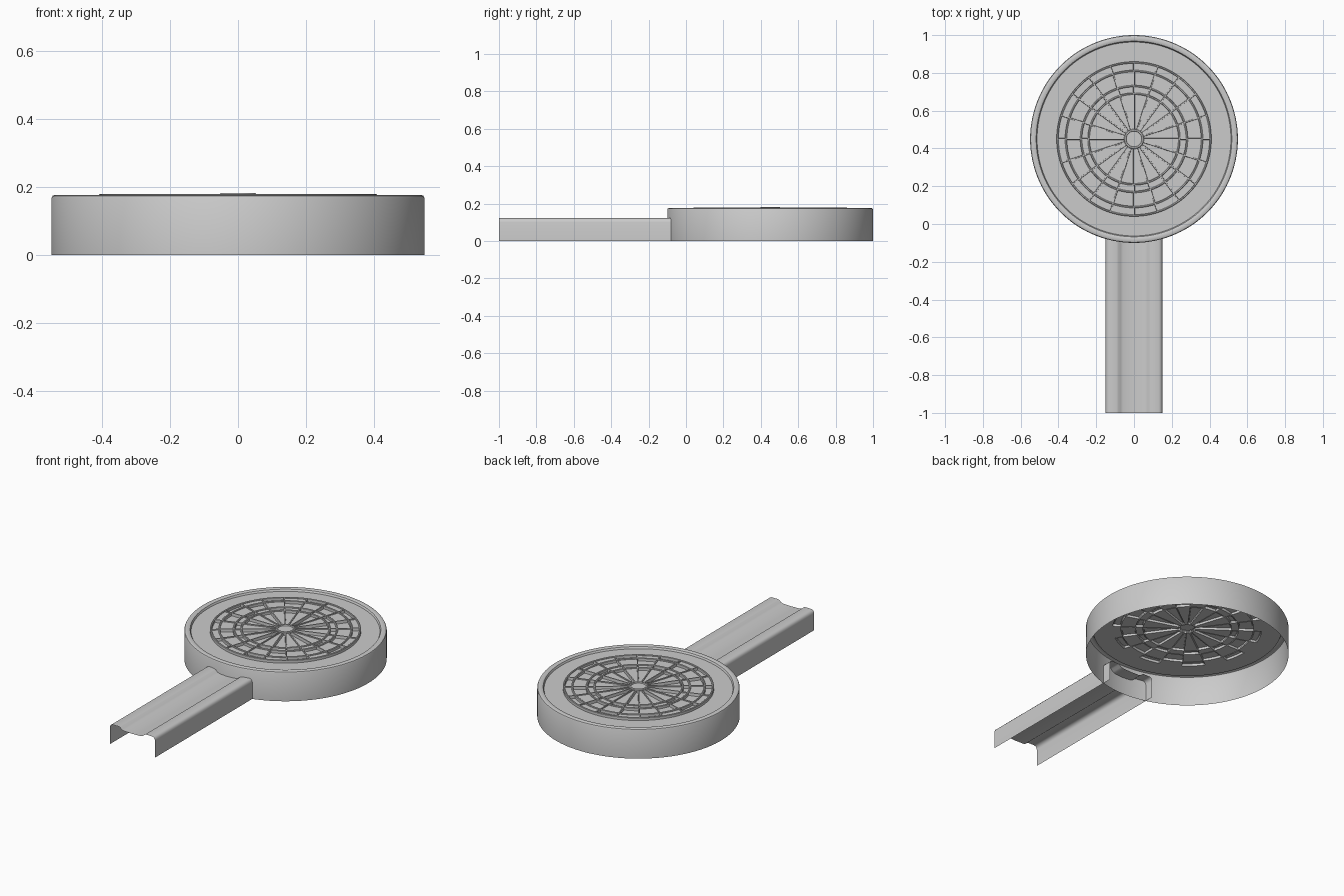
import bpy, bmesh, math

if "Cube" in bpy.data.objects:
    bpy.data.objects.remove(bpy.data.objects["Cube"])

CY = 0.45                                   # board centre along y
FLOOR, WIRE_TOP = 0.163, 0.180
SECTORS, SUB = 20, 6


def finish(name, bm, angle=35):
    bmesh.ops.remove_doubles(bm, verts=bm.verts, dist=1e-5)
    bmesh.ops.recalc_face_normals(bm, faces=bm.faces)
    me = bpy.data.meshes.new(name)
    bm.to_mesh(me)
    bm.free()
    ob = bpy.data.objects.new(name, me)
    bpy.context.collection.objects.link(ob)
    bpy.ops.object.select_all(action='DESELECT')
    ob.select_set(True)
    bpy.context.view_layer.objects.active = ob
    bpy.ops.object.shade_smooth_by_angle(angle=math.radians(angle))
    return ob


def polar(r, a, z):
    return (r * math.cos(a), CY + r * math.sin(a), z)


def quad(bm, *pts):
    return bm.faces.new([bm.verts.new(p) for p in pts])


def lathe(bm, profile, n=SECTORS * SUB):
    for i in range(n):
        a, b = 2 * math.pi * i / n, 2 * math.pi * (i + 1) / n
        for (r0, z0), (r1, z1) in zip(profile, profile[1:]):
            pts = [polar(r0, a, z0), polar(r0, b, z0)]
            pts += [polar(r1, b, z1), polar(r1, a, z1)] if r1 > 0 else [polar(0, 0, z1)]
            quad(bm, *pts)


# Open-bottomed casing with rounded rim and recessed number band
bm = bmesh.new()
lathe(bm, [(0.55, 0), (0.55, 0.168), (0.547, 0.174), (0.54, 0.177), (0.525, 0.177),
           (0.518, 0.174), (0.515, 0.168), (0.513, FLOOR), (0.405, FLOOR)])
finish("casing", bm)

# Scoring segments: alternating raised and sunken cells
bm = bmesh.new()
bands = [0.045, 0.24, 0.28, 0.36, 0.405]
step = 2 * math.pi / SECTORS
for s in range(SECTORS):
    for b, (r0, r1) in enumerate(zip(bands, bands[1:])):
        raised = (s + b) % 2
        z = 0.174 if raised else FLOOR
        for k in range(SUB):
            a0, a1 = s * step + k * step / SUB, s * step + (k + 1) * step / SUB
            quad(bm, polar(r0, a0, z), polar(r1, a0, z), polar(r1, a1, z), polar(r0, a1, z))
            if raised:
                for r in (r0, r1):
                    quad(bm, polar(r, a0, FLOOR), polar(r, a1, FLOOR),
                         polar(r, a1, z), polar(r, a0, z))
        if raised:
            for a in (s * step, (s + 1) * step):
                quad(bm, polar(r0, a, FLOOR), polar(r1, a, FLOOR), polar(r1, a, z), polar(r0, a, z))
finish("score_segments", bm, 20)

# Divider rings
bm = bmesh.new()
for r in bands[1:]:
    w = 0.005
    lathe(bm, [(r + w, FLOOR), (r + w, WIRE_TOP - 0.002), (r + w / 2, WIRE_TOP),
               (r - w / 2, WIRE_TOP), (r - w, WIRE_TOP - 0.002), (r - w, FLOOR)])
finish("divider_rings", bm)

# Radial dividers
bm = bmesh.new()
for s in range(SECTORS):
    a = s * step
    c, d = math.cos(a), math.sin(a)
    section = [(-0.004, FLOOR), (-0.003, WIRE_TOP), (0.003, WIRE_TOP), (0.004, FLOOR)]
    for (u0, z0), (u1, z1) in zip(section, section[1:]):
        quad(bm, *[(r * c - u * d, CY + r * d + u * c, z) for r, u, z in
                   ((0.045, u0, z0), (0.403, u0, z0), (0.403, u1, z1), (0.045, u1, z1))])
finish("radial_dividers", bm)

# Bullseye with raised collar
bm = bmesh.new()
lathe(bm, [(0.053, FLOOR), (0.053, 0.180), (0.050, 0.183), (0.043, 0.183),
           (0.041, 0.177), (0, 0.177)], 60)
finish("bullseye", bm)

# Handle: thin open channel with two rounded ridges and a shallow trough
half = [(0.15, 0), (0.15, 0.100), (0.148, 0.110), (0.142, 0.118), (0.132, 0.122),
        (0.092, 0.122), (0.082, 0.119), (0.070, 0.109), (0.058, 0.104), (0, 0.102)]
profile = half + [(-x, z) for x, z in reversed(half[:-1])]
bm = bmesh.new()
for (x0, z0), (x1, z1) in zip(profile, profile[1:]):
    quad(bm, (x0, -1, z0), (x0, -0.025, z0), (x1, -0.025, z1), (x1, -1, z1))
finish("handle", bm)
